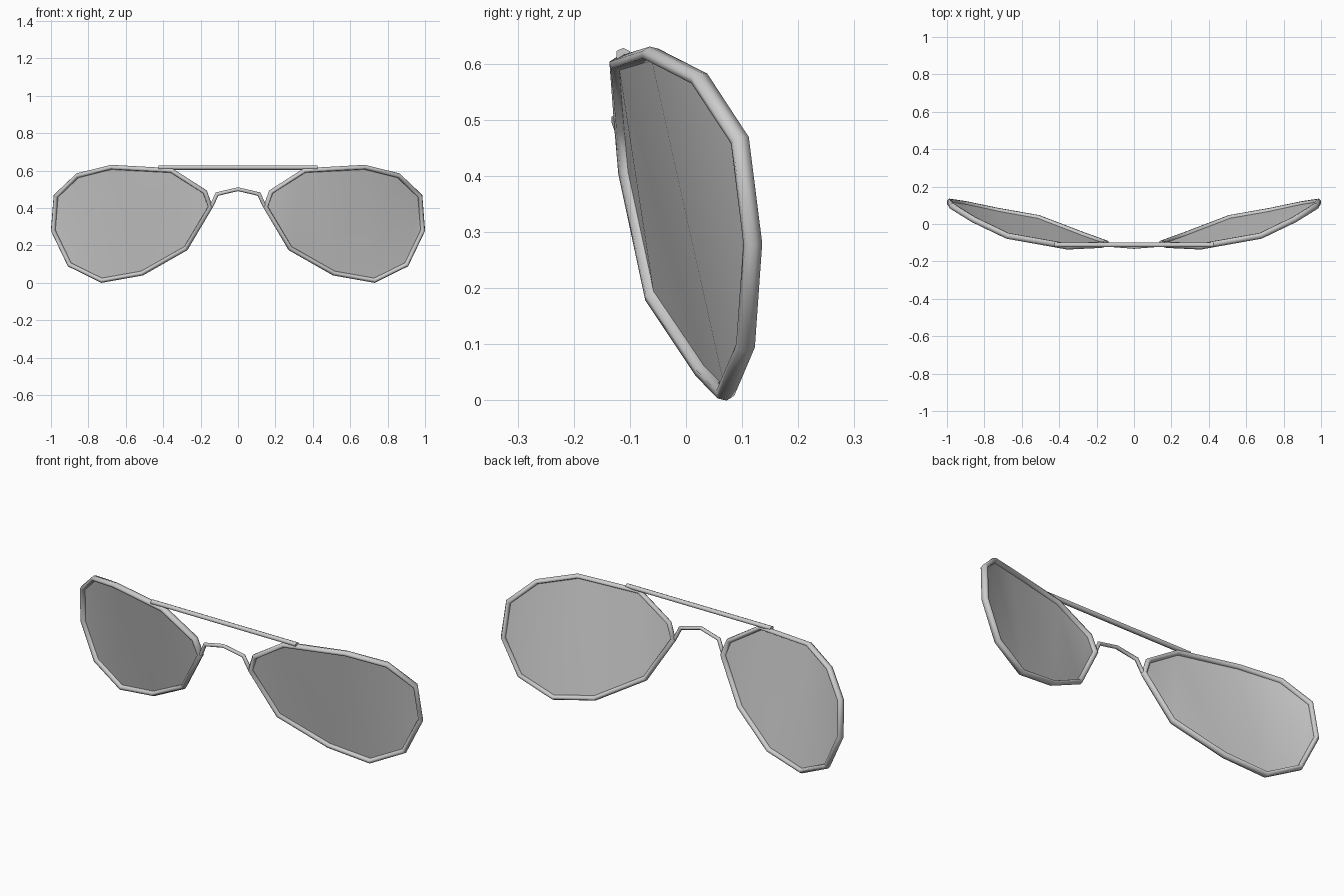
import bpy, bmesh, math
from mathutils import Vector

if "Cube" in bpy.data.objects:
    bpy.data.objects.remove(bpy.data.objects["Cube"])

# Rim path of one lens (x and z on the outer edge, y on the centre line), from the nose side
OUTLINE = [(.135, -.104, .408), (.165, -.111, .49), (.35, -.120, .608), (.68, -.063, .626),
           (.866, .024, .580), (.985, .096, .467), (1.0, .119, .278), (.91, .106, .09),
           (.733, .070, .003), (.51, .032, .043), (.27, -.057, .18)]
CENTRE = Vector((.58, 0, .33))


def finish(name, bm):
    bmesh.ops.recalc_face_normals(bm, faces=bm.faces)
    for f in bm.faces:
        f.smooth = len(f.verts) < 5
    me = bpy.data.meshes.new(name)
    bm.to_mesh(me)
    bm.free()
    ob = bpy.data.objects.new(name, me)
    bpy.context.collection.objects.link(ob)
    return ob


def tube(name, pts, width, depth, ref=(0, -1, 0), closed=False, sides=6):
    """Sweep a low-sided oval section along a path with mitred corners."""
    pts = [Vector(p) for p in pts]
    n = len(pts)
    bm = bmesh.new()
    rings = []
    for i, p in enumerate(pts):
        a = pts[i - 1] if closed or i > 0 else p
        b = pts[(i + 1) % n] if closed or i < n - 1 else p
        d1, d2 = (p - a).normalized(), (b - p).normalized()
        t = (d1 + d2).normalized()
        miter = 1 / max(.6, t.dot(d2 if b != p else d1))
        side = t.cross(Vector(ref)).normalized()
        front = side.cross(t).normalized()
        rings.append([bm.verts.new(p + side * width * miter * math.cos(k) + front * depth * math.sin(k))
                      for k in (2 * math.pi * j / sides for j in range(sides))])
    for i in range(n if closed else n - 1):
        r, s = rings[i], rings[(i + 1) % n]
        for j in range(sides):
            k = (j + 1) % sides
            bm.faces.new((r[j], r[k], s[k], s[j]))
    if not closed:
        bm.faces.new(rings[0])
        bm.faces.new(rings[-1])
    return finish(name, bm)


def inset(p, f, sx):
    q = CENTRE + (Vector(p) - CENTRE) * f
    return Vector((q.x * sx, p[1], q.z))


# Rims and lenses, left and right
for sx, label in ((1, "right"), (-1, "left")):
    path = [inset(p, .972, sx) for p in OUTLINE]
    tube(label + "_rim", path, .0125, .018, (.3 * sx, -1, -.15), closed=True)

    bm = bmesh.new()
    face = bm.faces.new([bm.verts.new(inset(p, .96, sx)) for p in OUTLINE])
    bmesh.ops.triangulate(bm, faces=[face], ngon_method='BEAUTY')
    finish(label + "_lens", bm)

# Straight brow bar across the top
tube("brow_bar", [(-.425, -.112, .616), (.425, -.112, .616)], .012, .014)

# Arched nose bridge
half = [(.142, -.107, .41), (.112, -.115, .474)]
arch = [(-x, y, z) for x, y, z in half] + [(0, -.124, .5)] + half[::-1]
tube("nose_bridge", arch, .01, .01)
